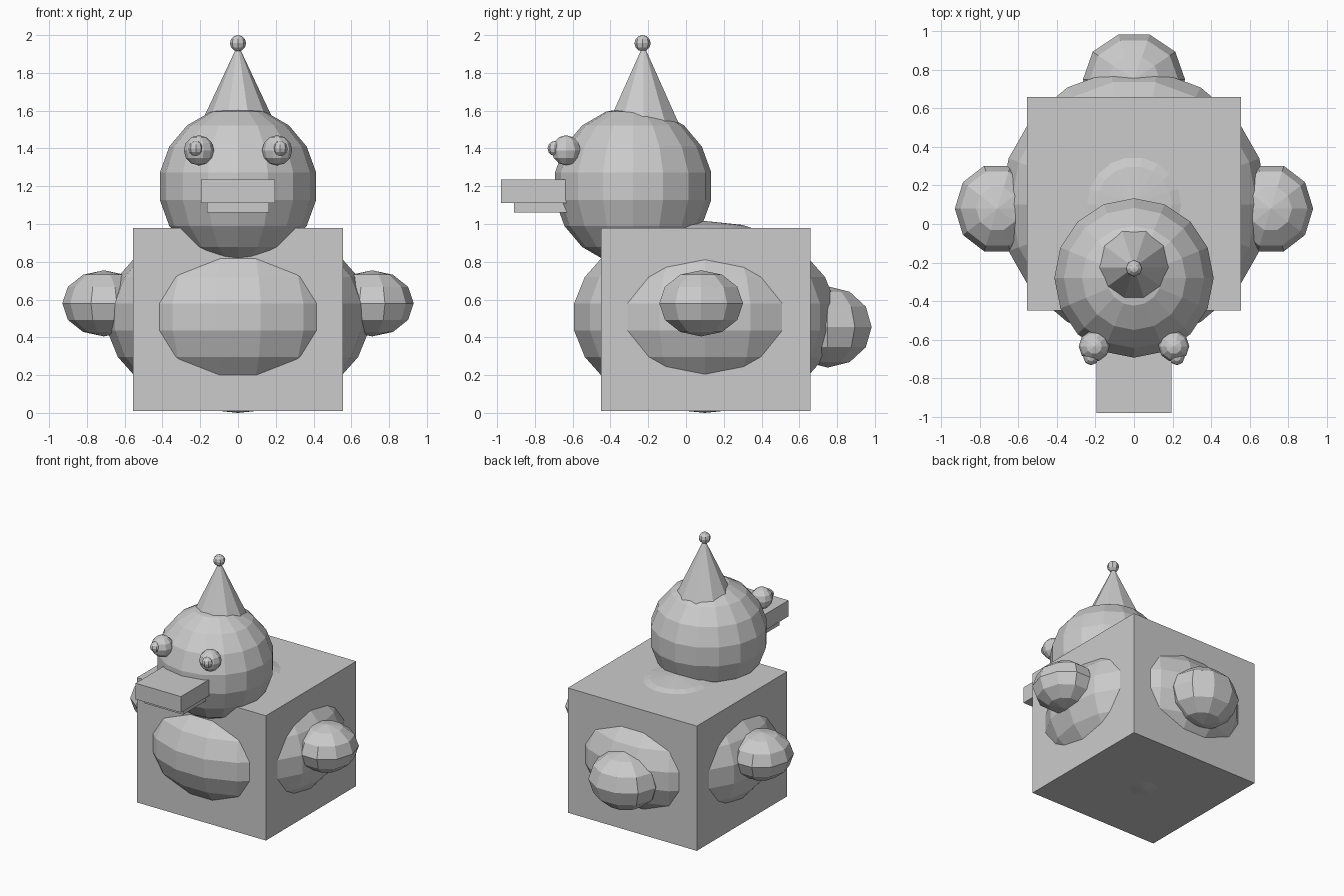
import bpy
import math

if "Cube" in bpy.data.objects:
    bpy.data.objects.remove(bpy.data.objects["Cube"])

grey = bpy.data.materials.new("plain grey")
grey.diffuse_color = (0.6, 0.6, 0.6, 1)
grey.use_nodes = True
grey.node_tree.nodes["Principled BSDF"].inputs["Base Color"].default_value = grey.diffuse_color


def finish(name):
    """Name the newest object and colour it."""
    ob = bpy.context.object
    ob.name = name
    ob.data.materials.append(grey)
    return ob


def ball(name, centre, radii, segments, rings):
    """Faceted ellipsoid with its poles on z and a vertex on the x axis."""
    bpy.ops.mesh.primitive_uv_sphere_add(
        segments=segments, ring_count=rings, radius=1, location=centre)
    ob = finish(name)
    ob.scale = radii
    if segments % 4:  # keep a vertex on +x
        ob.rotation_euler.z = math.radians(90)
        ob.scale = (radii[1], radii[0], radii[2])
    return ob


def box(name, low, high):
    """Box between two opposite corners."""
    bpy.ops.mesh.primitive_cube_add(
        size=1, location=[(a + b) / 2 for a, b in zip(low, high)])
    ob = finish(name)
    ob.scale = [b - a for a, b in zip(low, high)]
    return ob


# Body: a box with a rounded belly bulging through each side
box("body_box", (-0.555, -0.45, 0.01), (0.555, 0.66, 0.98))
ball("body_bulge", (0, 0.1, 0.508), (0.7, 0.71, 0.508), 18, 11)

# Tail
ball("tail", (0, 0.75, 0.455), (0.265, 0.245, 0.215), 10, 6)

# Head
ball("head", (0, -0.28, 1.2), (0.42, 0.42, 0.42), 16, 9)

# Pointed hat with a bobble
bpy.ops.mesh.primitive_cone_add(
    vertices=10, radius1=0.235, radius2=0, depth=0.5,
    location=(0, -0.225, 1.7), rotation=(0, 0, math.radians(90)))
finish("hat")
ball("hat_bobble", (0, -0.23, 1.957), (0.043, 0.043, 0.043), 8, 6)

# Beak
box("upper_beak", (-0.195, -0.98, 1.11), (0.195, -0.5, 1.235))
box("lower_beak", (-0.165, -0.91, 1.06), (0.165, -0.5, 1.11))

# Wings, eyes and pupils on both sides
for side, s in (("left", -1), ("right", 1)):
    ball(side + "_wing", (s * 0.71, 0.08, 0.58), (0.22, 0.233, 0.175), 10, 6)
    ball(side + "_eye", (s * 0.207, -0.635, 1.39), (0.08, 0.08, 0.08), 10, 6)
    ball(side + "_pupil", (s * 0.223, -0.693, 1.4), (0.04, 0.04, 0.04), 8, 6)
